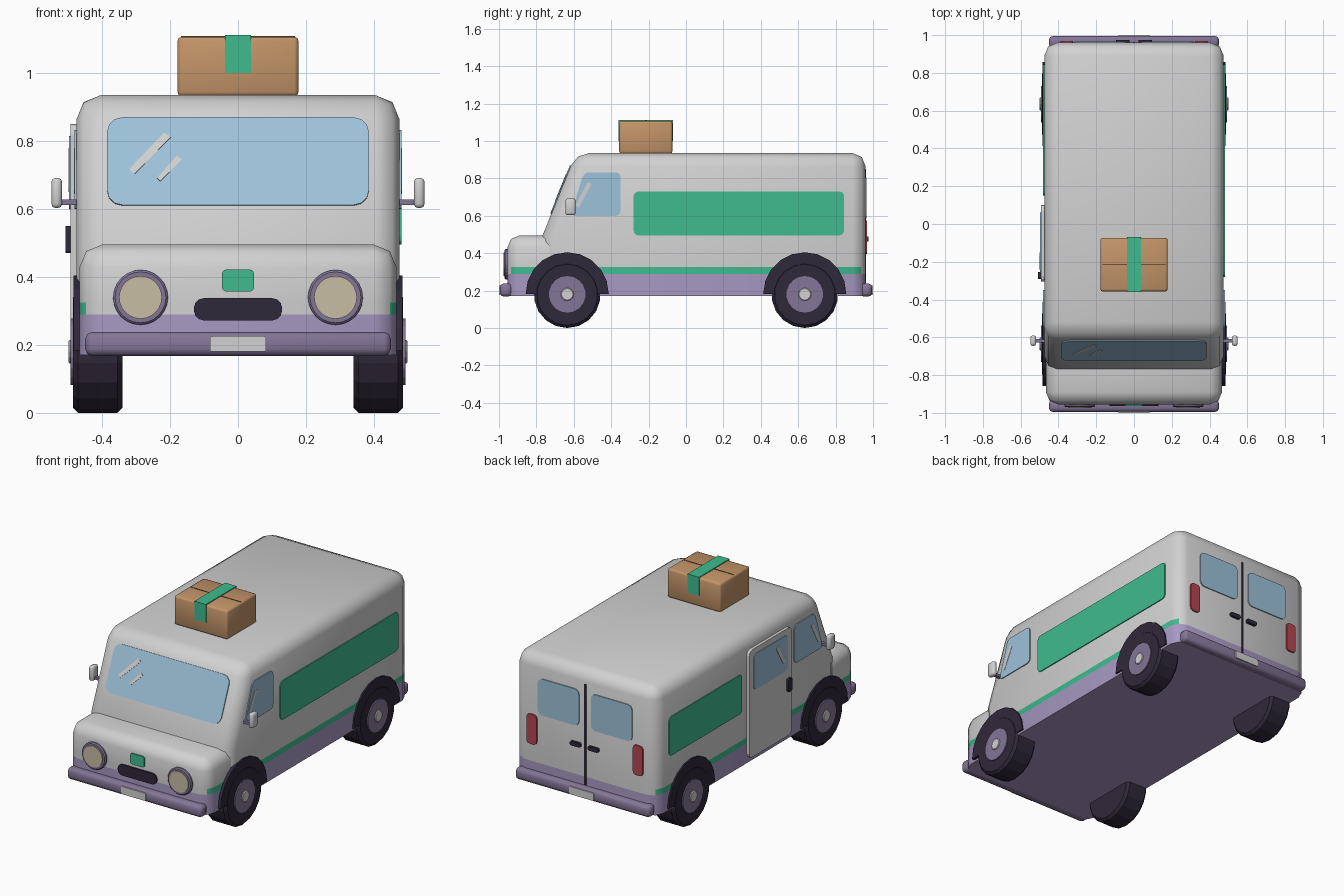
import bpy, bmesh, math
from mathutils import Vector, Matrix

if "Cube" in bpy.data.objects:
    bpy.data.objects.remove(bpy.data.objects["Cube"])


def material(name, r, g, b):
    m = bpy.data.materials.new(name)
    m.use_nodes = True
    m.diffuse_color = (r, g, b, 1)
    m.node_tree.nodes["Principled BSDF"].inputs["Base Color"].default_value = (r, g, b, 1)
    return m


WHITE = material("body white", 0.64, 0.64, 0.64)
GREEN = material("green", 0.05, 0.5, 0.28)
LILAC = material("lilac", 0.39, 0.32, 0.54)
MAUVE = material("mauve grey", 0.23, 0.18, 0.31)
GLASS = material("pale blue glass", 0.34, 0.54, 0.7)
CREAM = material("lamp cream", 0.58, 0.51, 0.37)
DARK = material("dark rubber", 0.028, 0.021, 0.042)
RED = material("lamp red", 0.46, 0.06, 0.08)
BROWN = material("cardboard", 0.55, 0.3, 0.14)
SEAM = material("cardboard seam", 0.16, 0.08, 0.035)


def finish(bm, name, mats, angle=50):
    bmesh.ops.recalc_face_normals(bm, faces=bm.faces)
    mesh = bpy.data.meshes.new(name)
    bm.to_mesh(mesh)
    bm.free()
    for m in mats:
        mesh.materials.append(m)
    obj = bpy.data.objects.new(name, mesh)
    bpy.context.collection.objects.link(obj)
    bpy.ops.object.select_all(action='DESELECT')
    obj.select_set(True)
    bpy.context.view_layer.objects.active = obj
    if angle:
        bpy.ops.object.shade_smooth_by_angle(angle=math.radians(angle))
    return obj


def bevel(bm, edges, width, segments=2):
    bmesh.ops.bevel(bm, geom=edges, offset=width, segments=segments, profile=0.5,
                    affect='EDGES', clamp_overlap=True)


def box(name, mat, lo, hi, width=0.0):
    bm = bmesh.new()
    bmesh.ops.create_cube(bm, size=1)
    for v in bm.verts:
        v.co = Vector([lo[i] + (v.co[i] + 0.5) * (hi[i] - lo[i]) for i in range(3)])
    if width:
        bevel(bm, bm.edges[:], width)
    return finish(bm, name, [mat])


def drum(name, mat, axis, centre, radius, depth, sides=18, width=0.0, angle=0):
    bm = bmesh.new()
    turn = Vector(axis).to_track_quat('Z', 'Y').to_matrix().to_4x4()
    bmesh.ops.create_cone(bm, cap_ends=True, segments=sides, radius1=radius, radius2=radius,
                          depth=depth, matrix=Matrix.Translation(centre) @ turn)
    if width:
        bevel(bm, [e for f in bm.faces if len(f.verts) > 4 for e in f.edges], width, 1)
    return finish(bm, name, [mat], angle)


# Flat frames: origin, horizontal axis, vertical axis
FRONT = ((0, -0.955, 0), (1, 0, 0), (0, 0, 1))
BACK = ((0, 0.96, 0), (-1, 0, 0), (0, 0, 1))
SLOPE = 0.407
SCREEN = ((0, -0.769 - SLOPE * 0.49, 0), (1, 0, 0), (0, SLOPE, 1))


def panel(name, mat, frame, points, thick=0.006, rounding=0.0, lift=0.0):
    """Rounded polygon plate standing proud of a flat frame."""
    origin, u, v = (Vector(a) for a in frame)
    n = u.cross(v).normalized()
    bm = bmesh.new()
    face = bm.faces.new([bm.verts.new(origin + u * a + v * b + n * (lift - 0.002))
                         for a, b in points])
    if rounding:
        bmesh.ops.bevel(bm, geom=bm.verts[:], offset=rounding, segments=3, profile=0.5,
                        affect='VERTICES', clamp_overlap=True)
    top = bmesh.ops.extrude_face_region(bm, geom=bm.faces[:])["geom"]
    bmesh.ops.translate(bm, vec=n * (thick + 0.002),
                        verts=[g for g in top if isinstance(g, bmesh.types.BMVert)])
    return finish(bm, name, [mat], 0)


def rect(a0, a1, b0, b1):
    return [(a0, b0), (a1, b0), (a1, b1), (a0, b1)]


def flank(s, x=0.475):
    """Side frame whose horizontal coordinate is s * y."""
    return ((s * x, 0, 0), (0, s, 0), (0, 0, 1))


def on_side(s, points):
    return [(s * y, z) for y, z in points]


def shell(name, profile, half, width, skip):
    """Side profile pulled across the width, rounded, with painted bands."""
    bm = bmesh.new()
    left = [bm.verts.new((half, y, z)) for y, z in profile]
    right = [bm.verts.new((-half, y, z)) for y, z in profile]
    bm.faces.new(left)
    bm.faces.new(right[::-1])
    for i in range(len(profile)):
        j = (i + 1) % len(profile)
        bm.faces.new((left[i], right[i], right[j], left[j]))
    bm.normal_update()
    bevel(bm, [e for e in bm.edges if not skip(e.verts[0].co, e.verts[1].co)], width)
    for z in (0.29, 0.325):
        bmesh.ops.bisect_plane(bm, geom=bm.verts[:] + bm.edges[:] + bm.faces[:],
                               plane_co=(0, 0, z), plane_no=(0, 0, 1))
    bmesh.ops.recalc_face_normals(bm, faces=bm.faces)
    for f in bm.faces:
        z = f.calc_center_median().z
        if z < 0.29:
            f.material_index = 2
        elif z < 0.325 and abs(f.normal.x) > 0.5:
            f.material_index = 1
    return finish(bm, name, [WHITE, GREEN, LILAC])


# Body and hood
shell("body", [(0.96, 0.17), (0.96, 0.935), (-0.588, 0.935), (-0.769, 0.49), (-0.769, 0.17)],
      0.475, 0.07,
      lambda a, b: max(a.z, b.z) < 0.2 or (a.z == b.z and abs(a.z - 0.49) < 0.01))
shell("hood", [(-0.955, 0.17), (-0.955, 0.495), (-0.73, 0.495), (-0.73, 0.17)],
      0.466, 0.065, lambda a, b: max(a.z, b.z) < 0.2 or max(a.y, b.y) == min(a.y, b.y) > -0.8)

# Windscreen with glints
panel("windscreen", GLASS, SCREEN, rect(-0.385, 0.385, 0.61, 0.868), 0.006, 0.045)
panel("windscreen_glint_long", WHITE, SCREEN,
      [(-0.32, 0.715), (-0.305, 0.7), (-0.197, 0.81), (-0.218, 0.822)], 0.002, 0, 0.006)
panel("windscreen_glint_short", WHITE, SCREEN,
      [(-0.238, 0.688), (-0.229, 0.679), (-0.165, 0.744), (-0.18, 0.755)], 0.002, 0, 0.006)

# Nose details
panel("grille", DARK, FRONT, rect(-0.13, 0.13, 0.272, 0.338), 0.009, 0.03)
panel("badge", GREEN, FRONT, rect(-0.047, 0.047, 0.357, 0.422), 0.008, 0.012)
for s, side in ((1, "left"), (-1, "right")):
    drum("headlight_ring_" + side, MAUVE, (0, 1, 0), (s * 0.287, -0.955, 0.34), 0.081, 0.03, 24, 0.006)
    drum("headlight_" + side, CREAM, (0, 1, 0), (s * 0.287, -0.96, 0.34), 0.063, 0.03, 24)

# Bumpers and number plates
for s, end in ((-1, "front"), (1, "rear")):
    y0, y1 = sorted((s * 0.93, s * 0.995))
    box(end + "_bumper", MAUVE, (-0.45, y0, 0.168), (0.45, y1, 0.238), 0.02)
    panel(end + "_plate", WHITE, ((0, s * 0.995, 0), (-s, 0, 0), (0, 0, 1)),
          rect(-0.083, 0.083, 0.18, 0.226), 0.005, 0.008)

# Wheels, arches, mirrors and cab windows on both sides
for s, side in ((1, "left"), (-1, "right")):
    for y, end in ((-0.635, "front"), (0.635, "rear")):
        tag = "_" + end + "_" + side
        across = (1, 0, 0)
        drum("tyre" + tag, DARK, across, (s * 0.413, y, 0.178), 0.178, 0.146, 18, 0.015)
        drum("hub" + tag, MAUVE, across, (s * 0.465, y, 0.18), 0.098, 0.055)
        drum("hub_cap" + tag, WHITE, across, (s * 0.47, y, 0.18), 0.035, 0.058, 12, 0.004)
        arc = [math.pi * i / 10 for i in range(11)]
        panel("arch" + tag, DARK, flank(s, 0.42),
              [(s * y + 0.222 * math.cos(a), 0.183 + 0.222 * math.sin(a)) for a in arc], 0.064)
    box("mirror_stem_" + side, MAUVE, (min(s * 0.46, s * 0.53), -0.628, 0.612),
        (max(s * 0.46, s * 0.53), -0.608, 0.628))
    box("mirror_" + side, WHITE, (min(s * 0.518, s * 0.549), -0.645, 0.603),
        (max(s * 0.518, s * 0.549), -0.59, 0.692), 0.012)
    panel("cab_window_" + side, GLASS, flank(s),
          on_side(s, [(-0.62, 0.6), (-0.35, 0.6), (-0.35, 0.832), (-0.545, 0.832)]), 0.006, 0.025)
    panel("cab_window_glint_" + side, WHITE, flank(s),
          on_side(s, [(-0.592, 0.655), (-0.572, 0.645), (-0.505, 0.77), (-0.525, 0.78)]),
          0.002, 0, 0.006)

# Green side panels, the right one shortened by the sliding door
panel("side_panel_left", GREEN, flank(1), rect(-0.28, 0.845, 0.495, 0.73), 0.006, 0.025)
panel("side_panel_right", GREEN, flank(-1), on_side(-1, rect(0.15, 0.845, 0.495, 0.73)), 0.006, 0.025)

# Sliding door
panel("sliding_door", WHITE, flank(-1), on_side(-1, rect(-0.305, 0.1, 0.2, 0.85)), 0.018, 0.03)
DOOR = flank(-1, 0.493)
panel("sliding_door_window", GLASS, DOOR, on_side(-1, rect(-0.265, 0.06, 0.6, 0.815)), 0.004, 0.025)
panel("sliding_door_glint", WHITE, DOOR,
      on_side(-1, [(-0.24, 0.66), (-0.22, 0.65), (-0.15, 0.77), (-0.17, 0.78)]), 0.002, 0, 0.004)
panel("sliding_door_handle", DARK, DOOR, on_side(-1, rect(-0.29, -0.255, 0.47, 0.55)), 0.015, 0.01)

# Rear doors
panel("rear_door_seam", DARK, BACK, rect(-0.006, 0.006, 0.24, 0.85), 0.003)
for s, side in ((1, "left"), (-1, "right")):
    panel("rear_window_" + side, GLASS, BACK, on_side(s, rect(0.04, 0.315, 0.585, 0.805)), 0.006, 0.03)
    panel("rear_handle_" + side, DARK, BACK, on_side(s, rect(0.025, 0.095, 0.462, 0.488)), 0.015, 0.01)
    panel("tail_light_" + side, RED, BACK, on_side(s, rect(0.322, 0.388, 0.395, 0.575)), 0.009, 0.02)

# Parcel on the roof with tape
box("parcel", BROWN, (-0.178, -0.357, 0.932), (0.178, -0.073, 1.107), 0.012)
box("parcel_seam", SEAM, (-0.168, -0.218, 1.1), (0.168, -0.212, 1.109))
box("tape_top", GREEN, (-0.038, -0.361, 1.1), (0.038, -0.069, 1.112))
for y, end in ((-0.361, "front"), (-0.073, "rear")):
    box("tape_" + end, GREEN, (-0.038, y, 1.0), (0.038, y + 0.004, 1.11))
